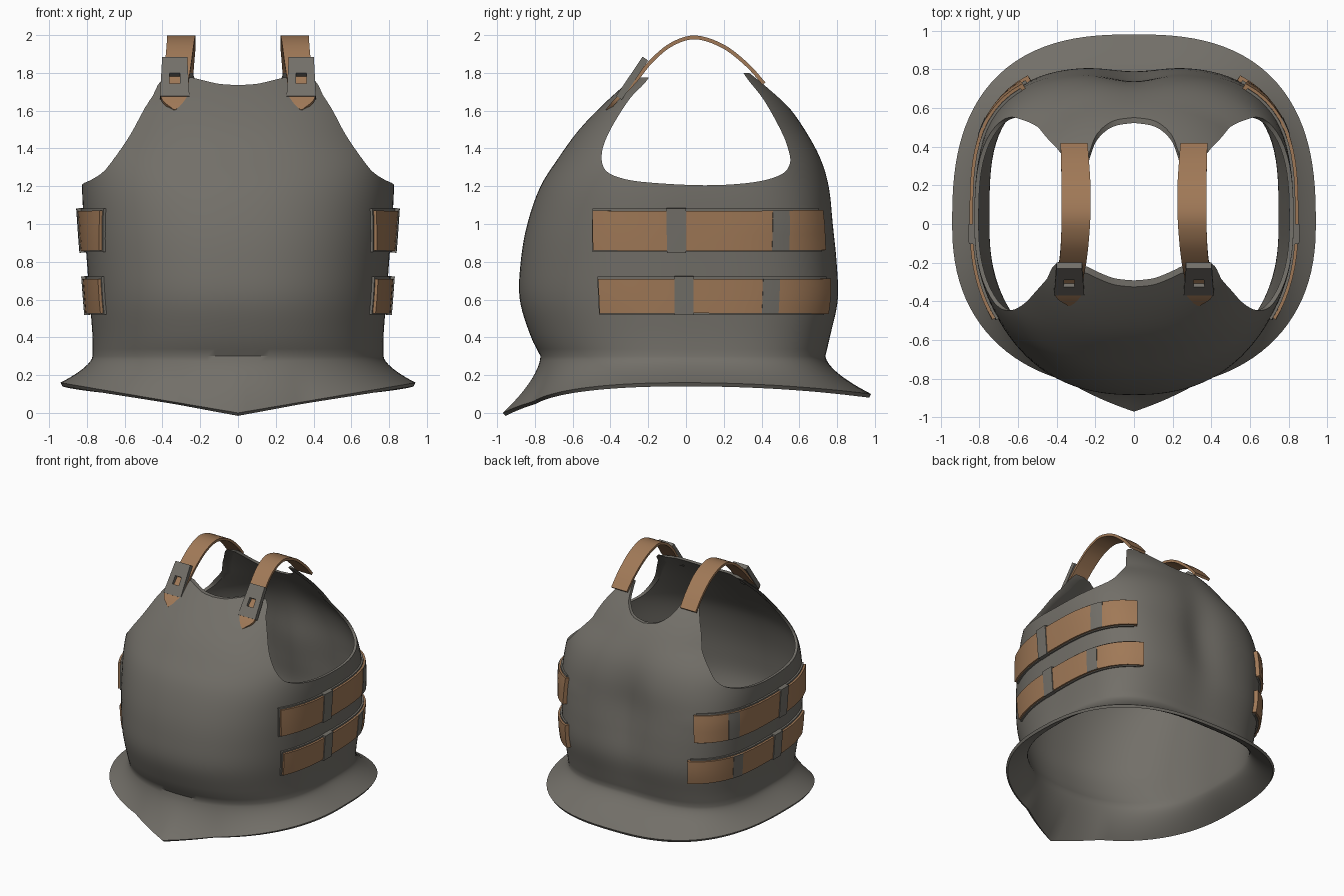
import bpy
import bmesh
import math
from mathutils import Vector

cube = bpy.data.objects.get("Cube")
if cube:
    bpy.data.objects.remove(cube, do_unlink=True)


def make_material(name, color):
    mat = bpy.data.materials.new(name)
    mat.use_nodes = True
    mat.diffuse_color = (*color, 1)
    bsdf = next(n for n in mat.node_tree.nodes if n.type == "BSDF_PRINCIPLED")
    bsdf.inputs["Base Color"].default_value = (*color, 1)
    return mat


steel = make_material("dull steel", (0.17, 0.16, 0.14))
leather = make_material("tan leather", (0.35, 0.19, 0.095))


def curve(rows, key):
    """Smooth interpolation of table rows (key, value, value, ...)."""
    i = max(k for k in range(len(rows) - 1) if k == 0 or rows[k][0] <= key)
    p, q = rows[i], rows[i + 1]
    o, r = rows[max(i - 1, 0)], rows[min(i + 2, len(rows) - 1)]
    h = q[0] - p[0]
    t = (key - p[0]) / h
    out = []
    for k in range(1, len(p)):
        m0 = (q[k] - o[k]) / (q[0] - o[0]) * h
        m1 = (r[k] - p[k]) / (r[0] - p[0]) * h
        d = q[k] - p[k]
        out.append(p[k] + t * (m0 + t * (3 * d - 2 * m0 - m1 + t * (m0 + m1 - 2 * d))))
    return out


def new_object(name, verts, faces, mat):
    mesh = bpy.data.meshes.new(name)
    mesh.from_pydata(verts, [], faces)
    mesh.materials.append(mat)
    obj = bpy.data.objects.new(name, mesh)
    bpy.context.collection.objects.link(obj)
    return obj


def grid_object(name, rows, mat, closed=False):
    """Skin a list of point rows with quads."""
    n = len(rows[0])
    faces = [(j * n + i, j * n + (i + 1) % n, (j + 1) * n + (i + 1) % n, (j + 1) * n + i)
             for j in range(len(rows) - 1) for i in range(n if closed else n - 1)]
    return new_object(name, [p for row in rows for p in row], faces, mat)


def activate(obj):
    bpy.ops.object.select_all(action="DESELECT")
    obj.select_set(True)
    bpy.context.view_layer.objects.active = obj


def finish(obj, thickness, cutters=()):
    activate(obj)
    solid = obj.modifiers.new("thickness", "SOLIDIFY")
    solid.thickness = thickness
    solid.offset = -1
    for cutter in cutters:
        cut = obj.modifiers.new("cut", "BOOLEAN")
        cut.operation = "DIFFERENCE"
        cut.solver = "EXACT"
        cut.object = cutter
    for mod in list(obj.modifiers):
        bpy.ops.object.modifier_apply(modifier=mod.name)
    for cutter in cutters:
        bpy.data.objects.remove(cutter, do_unlink=True)
    bpy.ops.object.shade_smooth_by_angle(angle=math.radians(35))


# Torso surface: height, half width, front depth, back depth
TORSO = [(0.30, 0.77, 0.77, 0.74), (0.4, 0.77, 0.82, 0.765), (0.6, 0.785, 0.88, 0.81),
         (0.8, 0.80, 0.875, 0.805), (1.0, 0.815, 0.84, 0.785), (1.2, 0.825, 0.77, 0.765),
         (1.35, 0.81, 0.675, 0.72), (1.5, 0.72, 0.565, 0.635), (1.65, 0.63, 0.42, 0.52),
         (1.8, 0.48, 0.25, 0.37), (1.85, 0.42, 0.19, 0.31)]
WAIST, TOP = TORSO[0][0], TORSO[-1][0]


def back_power(z):
    return 3.4 - 1.1 * min(max((z - 1.0) / 0.5, 0), 1)


def oval(theta, a, front, back, n_front, n_back):
    s, c = math.sin(theta), -math.cos(theta)
    d, n = (front, n_front) if c < 0 else (back, n_back)
    r = ((abs(s) / a) ** n + (abs(c) / d) ** n) ** (-1 / n)
    return r * s, r * c


def torso(theta, z):
    x, y = oval(theta, *curve(TORSO, z), 2.3, back_power(z))
    if y > 0:  # spine hollow
        y -= 0.045 * math.exp(-(x / 0.16) ** 2 - ((z - 0.95) / 0.4) ** 2)
    return Vector((x, y, z))


def skirt(theta, t):
    x, y = oval(theta, 0.94, 0.85, 0.98, 2.3, 2.6)
    z = 0.16 * abs(x) / 0.94 if y < 0 else 0.16 - 0.06 * (y / 0.98) ** 2
    if y < 0:  # pointed front
        y -= 0.12 * max(0, 1 - abs(x) / 0.35)
    waist = torso(theta, WAIST)
    p = waist.lerp(Vector((x, y, 0)), t ** 1.6)
    p.z = WAIST + (z - WAIST) * t
    return p


def prism(name, outline, along_x, lo, hi):
    n = len(outline)
    verts = [(d, u, v) if along_x else (u, d, v) for d in (lo, hi) for u, v in outline]
    faces = [tuple(range(n)), tuple(range(2 * n - 1, n - 1, -1))]
    faces += [(i, i + n, (i + 1) % n + n, (i + 1) % n) for i in range(n)]
    obj = new_object(name, verts, faces, steel)
    bm = bmesh.new()
    bm.from_mesh(obj.data)
    bmesh.ops.recalc_face_normals(bm, faces=bm.faces)
    bm.to_mesh(obj.data)
    bm.free()
    obj.hide_render = True
    return obj


def smooth_outline(points, steps=5):
    rows = [(i, *p) for i, p in enumerate(points)]
    return [curve(rows, k / steps) for k in range((len(points) - 1) * steps + 1)]


# Cuirass shell with arm and neck openings
COLS = 120
angles = [2 * math.pi * i / COLS for i in range(COLS)]
rows = [[skirt(a, 1 - j / 10) for a in angles] for j in range(10)]
rows += [[torso(a, WAIST + (TOP - WAIST) * j / 40) for a in angles] for j in range(41)]
shell = grid_object("cuirass_shell", rows, steel, closed=True)

arm = smooth_outline([(-0.13, 1.92), (-0.2, 1.77), (-0.3, 1.66), (-0.4, 1.5), (-0.445, 1.38),
                      (-0.43, 1.29), (-0.35, 1.245), (-0.2, 1.22), (0.1, 1.205), (0.35, 1.22),
                      (0.5, 1.26), (0.55, 1.32), (0.54, 1.4), (0.5, 1.5), (0.41, 1.66),
                      (0.31, 1.79), (0.25, 1.92)])


def neck(half):
    right = smooth_outline(half)
    left = [(-x, z) for x, z in reversed(right[1:])]
    edge = half[-1][1]
    return [(-1, 2), (-1, edge)] + left + right + [(1, edge), (1, 2)]


front_neck = neck([(0, 1.735), (0.1, 1.742), (0.18, 1.76), (0.24, 1.775)])
back_neck = neck([(0, 1.61), (0.11, 1.63), (0.19, 1.69), (0.225, 1.76), (0.24, 1.8)])
finish(shell, 0.022, [prism("arm_cutter", arm, True, -1.2, 1.2),
                      prism("front_neck_cutter", front_neck, False, -1.1, 0.02),
                      prism("back_neck_cutter", back_neck, False, 0.01, 1.1)])


# Bands wrapped around the flanks
def angle_at(y, z):
    a, front, back = curve(TORSO, z)
    d, n = (front, 2.3) if y < 0 else (back, back_power(z))
    return math.atan2(a * (1 - abs(y / d) ** n) ** (1 / n), -y)


def band(name, side, y0, y1, z0, z1, lift, mat, thickness):
    t0, t1 = (angle_at(y, (z0 + z1) / 2) for y in (y0, y1))
    if side < 0:
        t0, t1 = -t1, -t0
    cols = max(3, int(abs(t1 - t0) * 16))
    rows = []
    for j in range(6):
        z = z0 + (z1 - z0) * j / 5
        row = []
        for i in range(cols + 1):
            t = t0 + (t1 - t0) * i / cols
            p, e = torso(t, z), 0.01
            normal = (torso(t + e, z) - torso(t - e, z)).cross(torso(t, z + e) - torso(t, z - e))
            row.append(p + normal.normalized() * lift)
        rows.append(row)
    finish(grid_object(name, rows, mat), thickness)


# level, strap start and end, bottom, top, keeper position, stripe position
SIDE_STRAPS = [("upper", -0.48, 0.71, 0.86, 1.07, -0.1, 0.45),
               ("lower", -0.45, 0.74, 0.53, 0.71, -0.06, 0.4)]
for side, label in ((1, "left"), (-1, "right")):
    for level, y0, y1, z0, z1, keeper, stripe in SIDE_STRAPS:
        tag = f"{label}_{level}_side"
        band(tag + "_backing", side, y0 - 0.01, y1 - 0.01, z0 - 0.008, z1 + 0.012, 0.014, steel, 0.03)
        band(tag + "_strap", side, y0, y1, z0, z1, 0.03, leather, 0.04)
        band(tag + "_keeper", side, keeper, keeper + 0.1, z0 - 0.01, z1 + 0.015, 0.036, steel, 0.04)
        band(tag + "_stripe", side, stripe, stripe + 0.085, z0, z1, 0.033, steel, 0.008)

# Shoulder straps: step, y, z, centre x, half width
SHOULDER = [(0, -0.425, 1.605, 0.335, 0.004), (1, -0.375, 1.665, 0.335, 0.07),
            (2, -0.28, 1.76, 0.33, 0.07), (3, -0.19, 1.87, 0.315, 0.07),
            (4, -0.08, 1.96, 0.305, 0.072), (5, 0.05, 1.998, 0.3, 0.075),
            (6, 0.2, 1.95, 0.3, 0.075), (7, 0.33, 1.85, 0.305, 0.072),
            (8, 0.42, 1.75, 0.31, 0.07)]

# Buckle frame bars: x range and length range within the plate
BARS = [(-0.078, -0.03, -0.125, 0.125), (0.03, 0.078, -0.125, 0.125),
        (-0.03, 0.03, -0.125, -0.045), (-0.03, 0.03, 0.02, 0.125)]
up = Vector((0, 0.56, 0.83)).normalized()
out = Vector((1, 0, 0)).cross(up)

for side, label in ((1, "left"), (-1, "right")):
    path = [curve(SHOULDER, k / 5) for k in range(41)]
    rows = [[(side * x + w * s, y, z) for s in (-1, 0, 1)] for y, z, x, w in path]
    finish(grid_object(label + "_shoulder_strap", rows, leather), 0.02)

    bm = bmesh.new()
    for x0, x1, v0, v1 in BARS:
        box = bmesh.ops.create_cube(bm, size=1)["verts"]
        for v in box:
            x = (x0 + x1) / 2 + v.co.x * (x1 - x0)
            length = (v0 + v1) / 2 + v.co.y * (v1 - v0)
            x *= 1 - 1.2 * max(0, length)
            v.co = Vector((side * 0.335 + x, -0.275, 1.765)) + up * length + out * (0.012 + v.co.z * 0.036)
    buckle = new_object(label + "_shoulder_buckle", [], [], steel)
    bm.to_mesh(buckle.data)
    bm.free()
